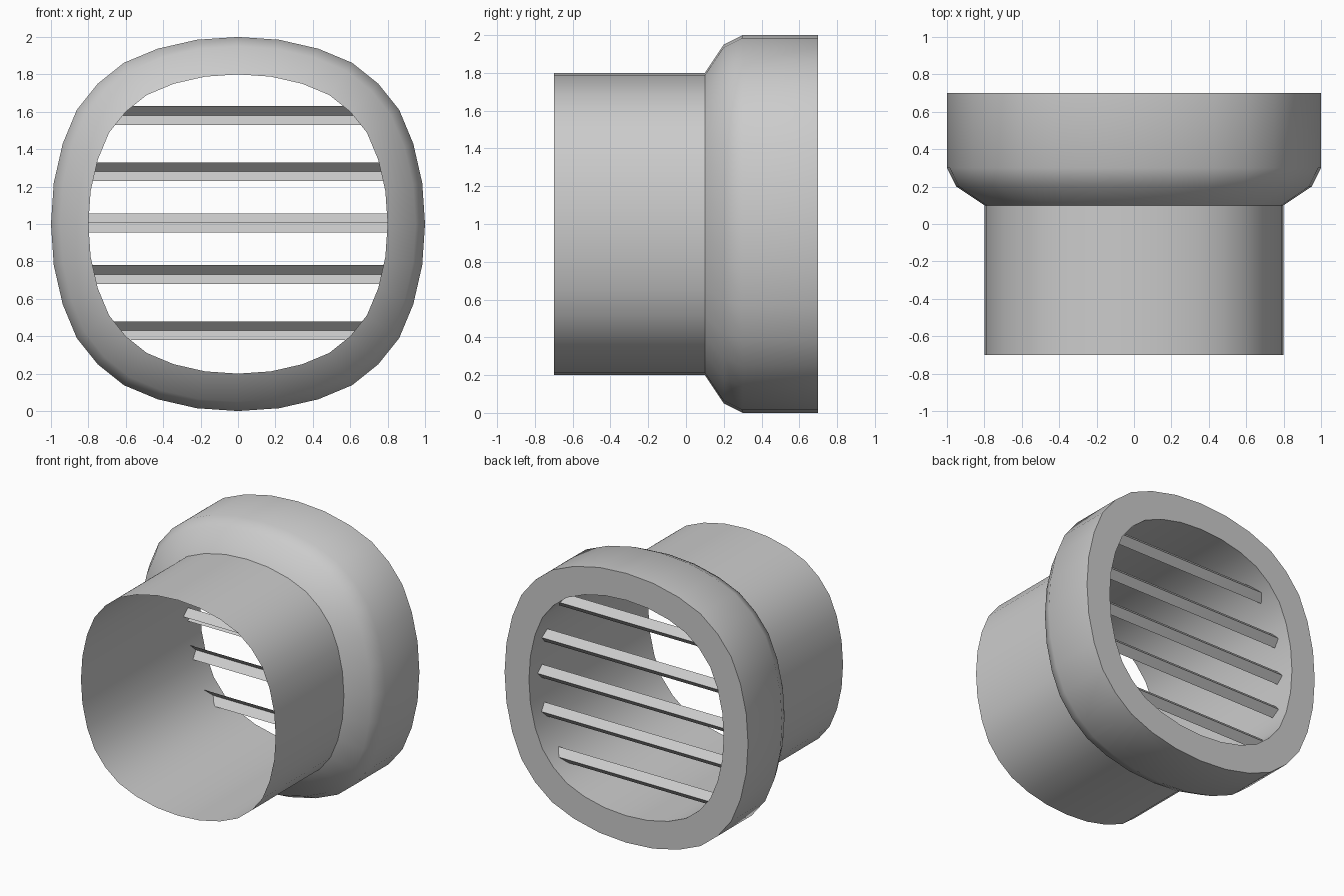
import bpy
import bmesh
import math

if "Cube" in bpy.data.objects:
    bpy.data.objects.remove(bpy.data.objects["Cube"], do_unlink=True)

# Single grey plastic
grey = bpy.data.materials.new("light_grey_plastic")
grey.use_nodes = True
grey.diffuse_color = (0.6, 0.6, 0.6, 1)
grey.node_tree.nodes["Principled BSDF"].inputs["Base Color"].default_value = (0.6, 0.6, 0.6, 1)

CENTRE_Z = 1.0
BORE = 0.8


def make_object(name, bm):
    mesh = bpy.data.meshes.new(name)
    bm.to_mesh(mesh)
    bm.free()
    mesh.materials.append(grey)
    obj = bpy.data.objects.new(name, mesh)
    bpy.context.collection.objects.link(obj)
    return obj


def squircle():
    """Rounded-square outline of unit half width, built from one octant."""
    octant = [(0, 1), (0.22, 0.985), (0.43, 0.937), (0.61, 0.862), (0.75, 0.75)]
    quadrant = octant + [(b, a) for a, b in reversed(octant[1:-1])]
    outline = []
    for _ in range(4):
        outline += quadrant
        quadrant = [(b, -a) for a, b in quadrant]
    return outline


# Duct shell: tube, flared shoulder, flange, back rim and bore
profile = [(-0.7, BORE), (0.1, BORE), (0.2, 0.95), (0.3, 1), (0.7, 1), (0.7, BORE), (0.1, BORE)]
bm = bmesh.new()
rings = [[bm.verts.new((r * a, y, CENTRE_Z + r * b)) for a, b in squircle()]
         for y, r in profile]
for near, far in zip(rings, rings[1:]):
    for i in range(len(near)):
        j = (i + 1) % len(near)
        bm.faces.new((near[i], far[i], far[j], near[j]))
shell = make_object("duct_shell", bm)
bpy.ops.object.select_all(action='DESELECT')
shell.select_set(True)
bpy.context.view_layer.objects.active = shell
bpy.ops.object.shade_smooth_by_angle(angle=math.radians(35))


def bore_half_width(dz):
    """Half width of the bore at a height above or below its centre."""
    points = squircle()[:9]
    h = min(abs(dz) / BORE, 1)
    for (a, b), (c, d) in zip(points, points[1:]):
        if d <= h <= b:
            return BORE * (a + (c - a) * (b - h) / (b - d))
    return BORE


# Louvre slats: folded strips with the fold at the back
def slat(name, z, section):
    half = bore_half_width(max(abs(z - CENTRE_Z) - 0.05, 0)) + 0.01
    bm = bmesh.new()
    ends = [[bm.verts.new((x, 0.55 + y, z + dz)) for y, dz in section]
            for x in (-half, half)]
    for i in range(len(section) - 1):
        bm.faces.new((ends[0][i], ends[0][i + 1], ends[1][i + 1], ends[1][i]))
    make_object(name, bm)


S = 0.05
fold = [(0, -S), (S, 0), (0, S)]
slat("middle_slat", 1.005, fold + [(-S, 0)])
for label, offset in (("inner", 0.275), ("outer", 0.575)):
    slat("upper_" + label + "_slat", 1.005 + offset, fold)
    slat("lower_" + label + "_slat", 1.005 - offset, fold)
